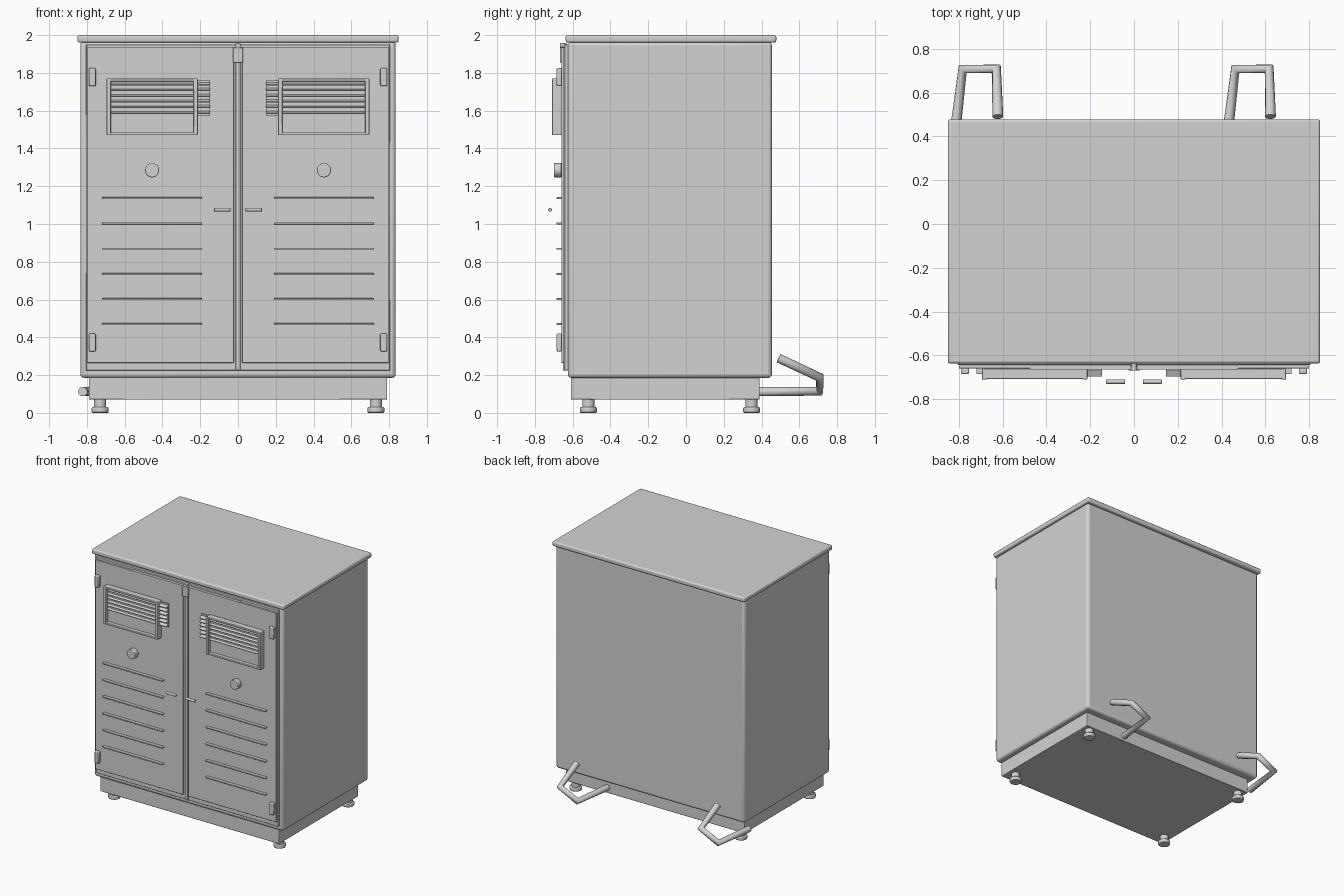
import bpy, bmesh, math
from mathutils import Matrix, Vector

if "Cube" in bpy.data.objects:
    bpy.data.objects.remove(bpy.data.objects["Cube"])

grey = bpy.data.materials.new("plain_grey")
grey.diffuse_color = (0.65, 0.65, 0.65, 1)
grey.use_nodes = True
grey.node_tree.nodes["Principled BSDF"].inputs["Base Color"].default_value = grey.diffuse_color


def finish(name, bm, bevel=0.0, segments=2):
    me = bpy.data.meshes.new(name)
    bm.to_mesh(me)
    bm.free()
    me.materials.append(grey)
    ob = bpy.data.objects.new(name, me)
    bpy.context.collection.objects.link(ob)
    if bevel:
        m = ob.modifiers.new("rounded_edges", "BEVEL")
        m.width, m.segments = bevel, segments
        m.limit_method = "ANGLE"
        m.angle_limit = math.radians(40)
    for o in bpy.context.selected_objects:
        o.select_set(False)
    ob.select_set(True)
    bpy.context.view_layer.objects.active = ob
    bpy.ops.object.shade_smooth_by_angle(angle=math.radians(35))
    return ob


def box(name, x, y, z, bevel=0.0, tilt=0.0, segments=2):
    """Box from (min, max) ranges, optionally tilted about x."""
    ranges = (x, y, z)
    centre = Vector([(a + b) / 2 for a, b in ranges])
    size = [abs(b - a) for a, b in ranges]
    bm = bmesh.new()
    bmesh.ops.create_cube(bm, size=1, matrix=Matrix.Translation(centre)
                          @ Matrix.Rotation(tilt, 4, "X") @ Matrix.Diagonal((*size, 1)))
    return finish(name, bm, bevel, segments)


def rod(name, a, b, r, bevel=0.0, sides=24):
    """Cylinder between two points."""
    a, b = Vector(a), Vector(b)
    d = b - a
    bm = bmesh.new()
    bmesh.ops.create_cone(bm, cap_ends=True, segments=sides, radius1=r, radius2=r, depth=d.length,
                          matrix=Matrix.Translation((a + b) / 2) @ d.to_track_quat("Z", "Y").to_matrix().to_4x4())
    return finish(name, bm, bevel)


# Main housing
box("cabinet_body", (-0.835, 0.835), (-0.625, 0.455), (0.185, 1.965), 0.02, segments=3)
box("lid", (-0.85, 0.85), (-0.637, 0.478), (1.96, 2.0), 0.012, segments=3)
box("plinth", (-0.79, 0.79), (-0.61, 0.39), (0.07, 0.2), 0.004)
box("front_frame", (-0.805, 0.805), (-0.643, -0.62), (0.225, 1.95), 0.003)

# Centre post and latch
box("centre_post", (-0.013, 0.013), (-0.652, -0.63), (0.225, 1.955), 0.003)
box("centre_latch", (-0.027, 0.027), (-0.668, -0.645), (1.855, 1.935), 0.004)
rod("latch_pin", (0, -0.668, 1.945), (0, -0.64, 1.945), 0.013)
box("top_rail", (-0.475, 0.475), (-0.665, -0.64), (1.932, 1.938))

for s, side in ((-1, "left"), (1, "right")):
    def span(a, b):
        return (min(s * a, s * b), max(s * a, s * b))

    # Door with hinges, knob and handle
    box(f"{side}_door", span(0.022, 0.8), (-0.66, -0.645), (0.265, 1.935), 0.003)
    for z in (0.325, 1.73):
        box(f"{side}_hinge", span(0.753, 0.79), (-0.685, -0.658), (z, z + 0.095), 0.006)
    rod(f"{side}_knob", (s * 0.455, -0.70, 1.285), (s * 0.455, -0.659, 1.285), 0.038, 0.004, 32)
    rod(f"{side}_door_handle", (s * 0.04, -0.72, 1.076), (s * 0.127, -0.72, 1.076), 0.01, 0.003, 16)

    # Horizontal ribs on the door
    for z in (1.137, 1.003, 0.869, 0.735, 0.602, 0.47):
        box(f"{side}_door_rib", span(0.19, 0.72), (-0.685, -0.659), (z - 0.005, z + 0.005), 0.002)

    # Vent grille that shows beside the window
    box(f"{side}_vent_back", span(0.147, 0.67), (-0.672, -0.655), (1.575, 1.76))
    for i in range(6):
        z = 1.592 + i * 0.03
        box(f"{side}_vent_slat", span(0.147, 0.67), (-0.697, -0.665), (z - 0.003, z + 0.003), tilt=0.4)

    # Window frame
    box(f"{side}_window_back", span(0.213, 0.693), (-0.68, -0.655), (1.475, 1.765))
    for a in (0.213, 0.673):
        box(f"{side}_window_stile", span(a, a + 0.022), (-0.71, -0.66), (1.47, 1.77), 0.004)
    for z in (1.47, 1.755):
        box(f"{side}_window_rail", span(0.22, 0.69), (-0.708, -0.66), (z, z + 0.015), 0.003)

    # Feet
    for y in (-0.517, 0.347):
        rod("foot_stem", (s * 0.73, y, 0.02), (s * 0.73, y, 0.08), 0.032)
        rod("foot_pad", (s * 0.73, y, 0.0), (s * 0.73, y, 0.03), 0.045, 0.006)

# Bent tube handles at the back, both facing the same way
for dx, side in ((0, "left"), (1.245, "right")):
    cu = bpy.data.curves.new(f"{side}_rear_handle", "CURVE")
    cu.dimensions = "3D"
    cu.bevel_depth, cu.bevel_resolution = 0.025, 3
    cu.use_fill_caps = True
    sp = cu.splines.new("POLY")
    path = [(-0.822, 0.38, 0.112), (-0.782, 0.708, 0.115), (-0.628, 0.708, 0.188), (-0.622, 0.49, 0.29)]
    sp.points.add(len(path) - 1)
    for p, (x, y, z) in zip(sp.points, path):
        p.co = (x + dx, y, z, 1)
    cu.materials.append(grey)
    bpy.context.collection.objects.link(bpy.data.objects.new(f"{side}_rear_handle", cu))
